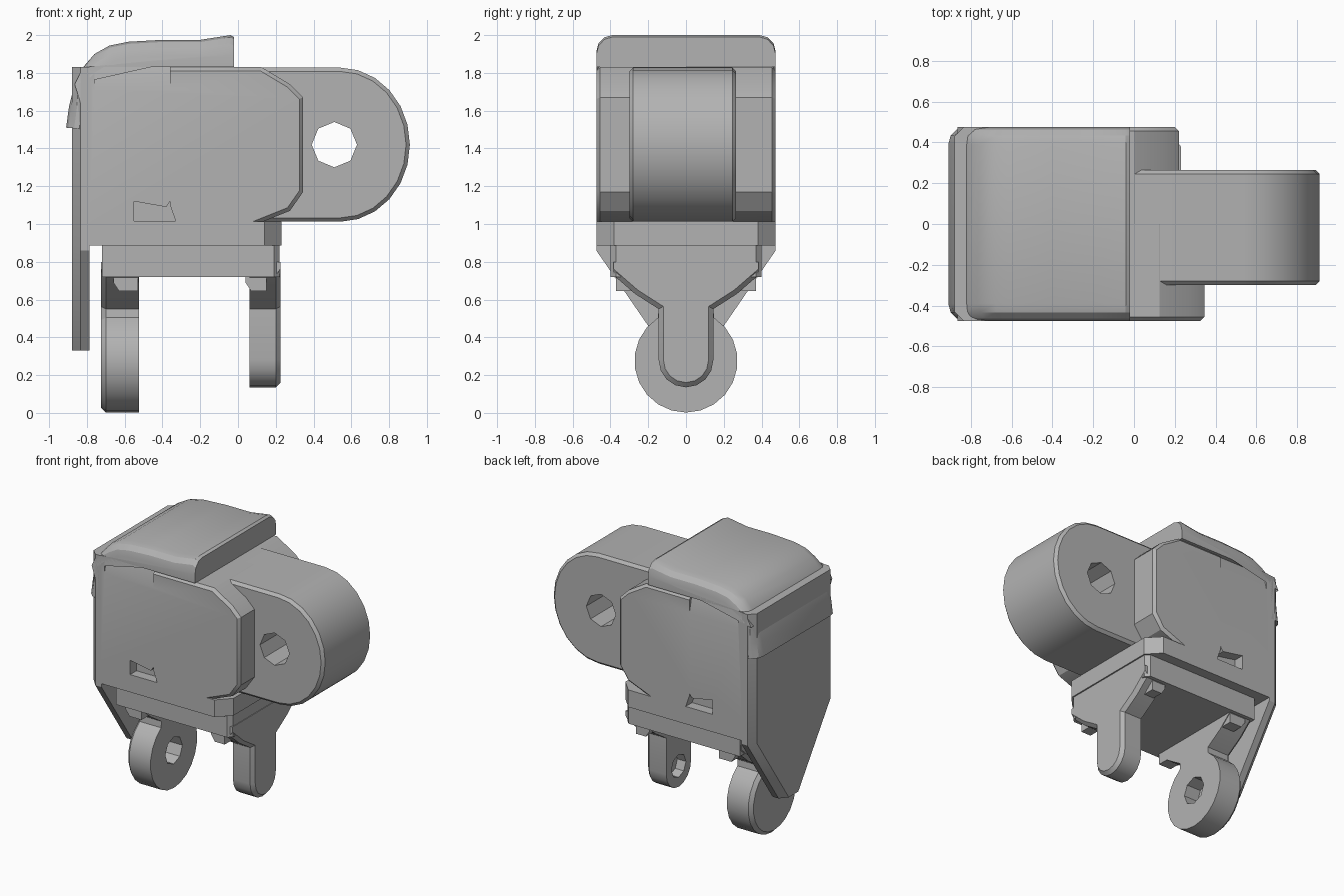
import bpy, bmesh, math
from mathutils import Vector

cube = bpy.data.objects.get("Cube")
if cube:
    bpy.data.objects.remove(cube, do_unlink=True)

grey = bpy.data.materials.new("plain grey")
grey.use_nodes = True
colour = (0.45, 0.45, 0.45, 1)
grey.diffuse_color = colour
grey.node_tree.nodes["Principled BSDF"].inputs["Base Color"].default_value = colour

PLACE = {"x": lambda u, v, d: (d, u, v),
         "y": lambda u, v, d: (u, d, v),
         "z": lambda u, v, d: (u, v, d)}


def prism(name, outline, axis, start, end, bevel=0, where=None, segments=1):
    """Extrude an outline along an axis; bevel the edges whose midpoint passes a rule."""
    bm = bmesh.new()
    place = PLACE[axis]
    low, high = ([bm.verts.new(place(u, v, d)) for u, v in outline] for d in (start, end))
    bm.faces.new(low)
    bm.faces.new(high)
    for i in range(len(outline)):
        j = (i + 1) % len(outline)
        bm.faces.new((low[i], low[j], high[j], high[i]))
    bmesh.ops.recalc_face_normals(bm, faces=bm.faces)
    if bevel:
        edges = [e for e in bm.edges if where((e.verts[0].co + e.verts[1].co) / 2)]
        bmesh.ops.bevel(bm, geom=edges, offset=bevel, segments=segments, profile=0.5,
                        affect='EDGES', clamp_overlap=False)
        bmesh.ops.recalc_face_normals(bm, faces=bm.faces)
    mesh = bpy.data.meshes.new(name)
    bm.to_mesh(mesh)
    bm.free()
    mesh.materials.append(grey)
    obj = bpy.data.objects.new(name, mesh)
    bpy.context.collection.objects.link(obj)
    return obj


def cut(obj, cutter):
    """Subtract a cutter, keep the result and discard the cutter."""
    mod = obj.modifiers.new("cut", 'BOOLEAN')
    mod.operation = 'DIFFERENCE'
    mod.solver = 'EXACT'
    mod.object = cutter
    bpy.context.view_layer.update()
    graph = bpy.context.evaluated_depsgraph_get()
    obj.data = bpy.data.meshes.new_from_object(obj.evaluated_get(graph))
    obj.modifiers.clear()
    bpy.data.objects.remove(cutter, do_unlink=True)


def arc(cx, cy, rx, ry, a0, a1, n):
    return [(cx + rx * math.cos(math.radians(a0 + (a1 - a0) * i / n)),
             cy + ry * math.sin(math.radians(a0 + (a1 - a0) * i / n))) for i in range(n + 1)]


def ring(cx, cy, r, n=8):
    return arc(cx, cy, r, r, 0, 360, n)[:-1]


def box(u0, u1, v0, v1):
    return [(u0, v0), (u1, v0), (u1, v1), (u0, v1)]


# Rounded arm with a through hole
arm = prism("hinge_arm", [(-0.3, 1.012)] + arc(0.54, 1.42, 0.37, 0.408, -90, 90, 12) + [(-0.3, 1.828)],
            "y", -0.3, 0.265, 0.02, lambda m: abs(m.y + 0.0175) > 0.25)
cut(arm, prism("arm_hole", ring(0.51, 1.42, 0.12), "y", -1, 1))

# Housing halves with chamfered ends; the front half is longer
for name, side, tip in (("front_housing", -1, 0.345), ("back_housing", 1, 0.22)):
    outline = [(-0.79, 1.0), (tip - 0.22, 1.01), (tip - 0.07, 1.07), (tip, 1.17),
               (tip, 1.67), (tip - 0.07, 1.74), (tip - 0.22, 1.83), (-0.72, 1.83), (-0.79, 1.77)]
    half = prism(name, outline, "y", 0, side * 0.475, 0.02,
                 lambda m: abs(m.y) > 0.4 and m.x > -0.75 and (m.z > 1.02 or m.x > 0))
    # Sloped relief on the upper edge
    slope = [(side * 0.475, 1.71), (side * 0.6, 1.71), (side * 0.6, 1.9), (side * 0.43, 1.9)]
    cut(half, prism("relief", slope, "x", -0.76, -0.36))
    # Latch slot near the lower edge
    slot = [(-0.55, 1.015), (-0.33, 1.015), (-0.36, 1.1), (-0.36, 1.12), (-0.38, 1.09), (-0.55, 1.12)]
    cut(half, prism("slot", slot, "y", side * 0.4, side * 0.6))

# Base plate and the narrower skirt under it
prism("base_plate", [(-0.79, -0.475), (0.14, -0.475), (0.23, -0.38),
                     (0.23, 0.38), (0.14, 0.475), (-0.79, 0.475)], "z", 0.885, 1.012)
prism("skirt", [(-0.72, -0.4), (0.19, -0.4), (0.22, -0.37),
                (0.22, 0.37), (0.19, 0.4), (-0.72, 0.4)], "z", 0.72, 0.89)

# Left leg: flared top narrowing to a slim rounded foot
flare_right = [(0.145, 0.55), (0.27, 0.63), (0.385, 0.73), (0.385, 0.8)]
flare_left = [(-y, z) for y, z in reversed(flare_right)]
left_leg = prism("left_leg", arc(0, 0.28, 0.145, 0.145, 180, 360, 8) + flare_right + flare_left,
                 "x", 0.06, 0.225, 0.025, lambda m: m.x > 0.2 and m.z < 0.73)
cut(left_leg, prism("pin_socket", ring(0, 0.29, 0.085), "x", 0, 0.13))

# Right leg: the same flare ending in a wide disc
disc = arc(0, 0.275, 0.273, 0.273, 123, 417, 18)
right_leg = prism("right_leg", disc + flare_right + flare_left,
                  "x", -0.525, -0.725, 0.025, lambda m: m.x < -0.7 and m.z < 0.73)
cut(right_leg, prism("pin_socket", ring(0, 0.28, 0.1), "x", -0.64, -0.4))

# Small clips at the skirt corners
for side in (-1, 1):
    for x0, x1 in ((-0.66, -0.53), (0.04, 0.15)):
        clip = [(x0, 0.75), (x0, 0.69), (x0 + 0.03, 0.645), (x1, 0.645), (x1, 0.75)]
        prism("corner_clip", clip, "y", side * 0.27, side * 0.37)

# Rear shield, tapered to a narrow tongue
half_shield = [(0.11, 0.33), (0.475, 0.86), (0.475, 1.83)]
prism("rear_shield", half_shield + [(-y, z) for y, z in reversed(half_shield)],
      "x", -0.785, -0.88, 0.045, lambda m: m.x < -0.86 and 0.4 < m.z < 1.8)

# Curved top cover wrapping over the shield, with a raised lip
cover = [(-0.79, 1.5), (-0.91, 1.51), (-0.895, 1.62), (-0.865, 1.74), (-0.82, 1.83),
         (-0.76, 1.9), (-0.68, 1.945), (-0.58, 1.965), (-0.4, 1.975), (-0.2, 1.975),
         (-0.04, 2.0), (-0.02, 1.99), (-0.02, 1.832), (-0.79, 1.832)]
prism("top_cover", cover, "y", -0.475, 0.475, 0.085,
      lambda m: abs(m.y) > 0.4 and (m.x < -0.86 or m.z > 1.84) and m.z > 1.52 and m.x < -0.025, 3)

# Smooth the curves while keeping hard edges
bpy.ops.object.select_all(action='DESELECT')
for obj in bpy.context.scene.objects:
    if obj.type == 'MESH':
        obj.select_set(True)
        bpy.context.view_layer.objects.active = obj
bpy.ops.object.shade_smooth_by_angle(angle=math.radians(28))
